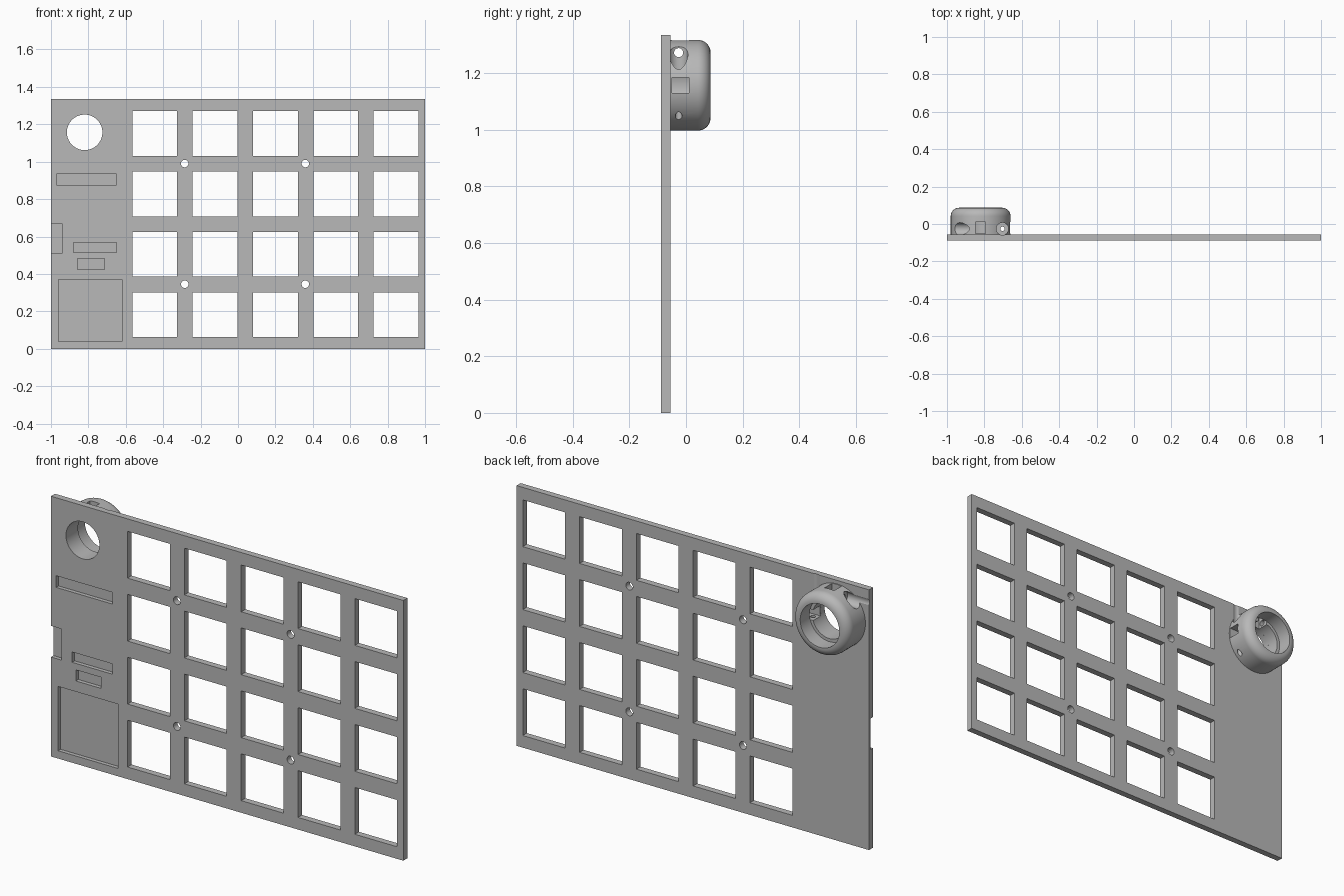
import bpy, bmesh, math
from mathutils import Matrix, Vector

cube = bpy.data.objects.get("Cube")
if cube:
    bpy.data.objects.remove(cube, do_unlink=True)

grey = bpy.data.materials.new("plain grey")
grey.use_nodes = True
COLOUR = (0.48, 0.48, 0.48, 1)
grey.diffuse_color = COLOUR
grey.node_tree.nodes["Principled BSDF"].inputs["Base Color"].default_value = COLOUR

FRONT, BACK, RIM = -0.088, -0.055, 0.087   # plate front, plate back, housing rim
HEIGHT = 1.335
CX, CZ = -0.82, 1.157                      # centre of the round housing
BORE, OUTER = 0.095, 0.16
TUNNEL, TUNNEL_Y = 0.115, -0.026           # screw tunnel offset and depth


def add_box(bm, x0, x1, y0, y1, z0, z1):
    size = Matrix.Diagonal((x1 - x0, y1 - y0, z1 - z0, 1))
    mid = Matrix.Translation(((x0 + x1) / 2, (y0 + y1) / 2, (z0 + z1) / 2))
    bmesh.ops.create_cube(bm, size=1, matrix=mid @ size)


def add_rod(bm, start, end, radius, sides=40):
    a, b = Vector(start), Vector(end)
    turn = (b - a).to_track_quat("Z", "Y").to_matrix().to_4x4()
    bmesh.ops.create_cone(bm, cap_ends=True, segments=sides, radius1=radius, radius2=radius,
                          depth=(b - a).length, matrix=Matrix.Translation((a + b) / 2) @ turn)


def make_object(name, bm):
    bmesh.ops.recalc_face_normals(bm, faces=bm.faces[:])
    mesh = bpy.data.meshes.new(name)
    bm.to_mesh(mesh)
    bm.free()
    mesh.materials.append(grey)
    obj = bpy.data.objects.new(name, mesh)
    bpy.context.collection.objects.link(obj)
    return obj


def activate(obj):
    bpy.ops.object.select_all(action="DESELECT")
    obj.select_set(True)
    bpy.context.view_layer.objects.active = obj


def cut(obj, bm):
    cutter = make_object("cutter", bm)
    cutter.hide_render = True
    mod = obj.modifiers.new("cut", "BOOLEAN")
    mod.operation, mod.solver, mod.object = "DIFFERENCE", "EXACT", cutter
    activate(obj)
    bpy.ops.object.modifier_apply(modifier=mod.name)
    bpy.data.objects.remove(cutter, do_unlink=True)


def cut_rod(obj, *args):
    bm = bmesh.new()
    add_rod(bm, *args)
    cut(obj, bm)


# Plate
bm = bmesh.new()
add_box(bm, -1, 1, FRONT, BACK, 0, HEIGHT)
plate = make_object("plate", bm)

# Key openings, screw holes and the round opening
bm = bmesh.new()
for i in range(5):
    for j in range(4):
        x, z = -0.445 + 0.3225 * i, 0.182 + 0.323 * j
        add_box(bm, x - 0.12, x + 0.12, -0.2, 0.1, z - 0.12, z + 0.12)
for x in (-0.285, 0.36):
    for z in (0.345, 0.99):
        add_rod(bm, (x, -0.2, z), (x, 0.1, z), 0.02, 32)
add_rod(bm, (CX, -0.2, CZ), (CX, 0.1, CZ), BORE, 64)

# Shallow front recesses: x0, x1, z0, z1
for x0, x1, z0, z1 in ((-0.97, -0.65, 0.875, 0.935), (-1.1, -0.94, 0.51, 0.67),
                       (-0.88, -0.65, 0.515, 0.568), (-0.858, -0.715, 0.425, 0.482),
                       (-0.96, -0.62, 0.04, 0.37)):
    add_box(bm, x0, x1, -0.2, FRONT + 0.02, z0, z1)
cut(plate, bm)

# Round housing: lathed ring with a rounded rim and a stepped bore
fillet = 0.045
arc = [math.radians(a) for a in range(0, 91, 10)]
profile = [(BORE, BACK), (OUTER, BACK)]
profile += [(OUTER - fillet + fillet * math.cos(a), RIM - fillet + fillet * math.sin(a)) for a in arc]
profile += [(0.111, RIM), (0.111, 0.01), (BORE, 0.01)]
bm = bmesh.new()
SIDES = 72
rings = []
for s in range(SIDES):
    t = math.tau * s / SIDES
    rings.append([bm.verts.new((CX + r * math.cos(t), y, CZ + r * math.sin(t))) for r, y in profile])
for s in range(SIDES):
    a, b = rings[s], rings[(s + 1) % SIDES]
    for k in range(len(profile)):
        n = (k + 1) % len(profile)
        bm.faces.new((a[k], a[n], b[n], b[k]))
housing = make_object("round_housing", bm)

# Square side slots facing up and right
bm = bmesh.new()
add_box(bm, CX - 0.027, CX + 0.027, -0.05, 0.01, CZ + 0.06, CZ + 0.2)
add_box(bm, CX + 0.06, CX + 0.2, -0.05, 0.01, CZ - 0.027, CZ + 0.027)
cut(housing, bm)

# Two crossing screw tunnels, each with a wide mouth that grazes the plate
tx, tz = CX + TUNNEL + 0.002, CZ + TUNNEL
across = ((-1.1, TUNNEL_Y, tz), (CX - 0.055, TUNNEL_Y, tz))
upright = ((tx, TUNNEL_Y, 1.45), (tx, TUNNEL_Y, CZ + 0.055))
for mouth in (across, upright):
    cut_rod(housing, *mouth, 0.033)
    cut_rod(plate, *mouth, 0.033)
cut_rod(housing, (-1.1, TUNNEL_Y, tz), (-0.5, TUNNEL_Y, tz), 0.016, 24)
cut_rod(housing, (tx, TUNNEL_Y, 0.9), (tx, TUNNEL_Y, 1.45), 0.012, 24)

for obj in (plate, housing):
    activate(obj)
    bpy.ops.object.shade_smooth_by_angle(angle=math.radians(30))
